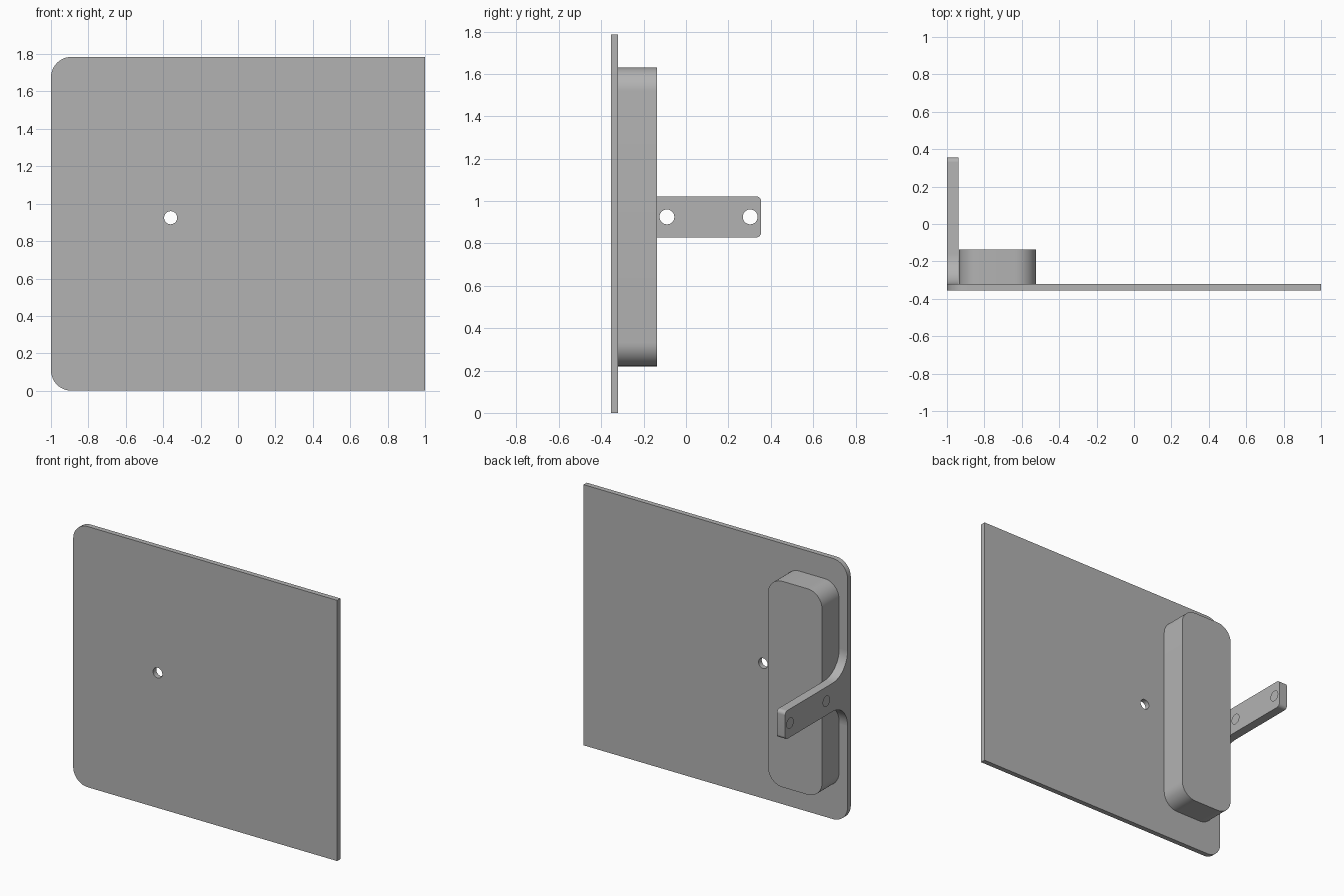
import bpy, bmesh, math
from mathutils import Vector, Matrix

cube = bpy.data.objects.get("Cube")
if cube:
    bpy.data.objects.remove(cube, do_unlink=True)

GREY = (0.45, 0.45, 0.45, 1)
mat = bpy.data.materials.new("plain grey")
mat.use_nodes = True
mat.diffuse_color = GREY
mat.node_tree.nodes["Principled BSDF"].inputs["Base Color"].default_value = GREY

MID_Z = 0.925      # height of the arm and of every hole
BACK_Y = -0.32     # back face of the plate
HOLE_R = 0.035


def rounded(corners, steps=12):
    """Outline from (u, v, radius) corners, each rounded by a tangent arc."""
    out = []
    for i, (u, v, r) in enumerate(corners):
        p = Vector((u, v))
        if r == 0:
            out.append(p)
            continue
        a = (Vector(corners[i - 1][:2]) - p).normalized()
        b = (Vector(corners[(i + 1) % len(corners)][:2]) - p).normalized()
        centre = p + (a + b) * r          # all corners are square
        for k in range(steps + 1):
            t = k / steps * math.pi / 2
            out.append(centre - b * r * math.cos(t) - a * r * math.sin(t))
    return out


def prism(name, outline, axis, start, end):
    """Extrude an outline in (x, z) along y, or in (y, z) along x."""
    bm = bmesh.new()
    place = (lambda p: (p.x, start, p.y)) if axis == "y" else (lambda p: (start, p.x, p.y))
    face = bm.faces.new([bm.verts.new(place(p)) for p in outline])
    made = bmesh.ops.extrude_face_region(bm, geom=[face])["geom"]
    shift = Vector((0, end - start, 0)) if axis == "y" else Vector((end - start, 0, 0))
    bmesh.ops.translate(bm, vec=shift, verts=[g for g in made if isinstance(g, bmesh.types.BMVert)])
    bmesh.ops.recalc_face_normals(bm, faces=bm.faces)
    mesh = bpy.data.meshes.new(name)
    bm.to_mesh(mesh)
    bm.free()
    mesh.materials.append(mat)
    obj = bpy.data.objects.new(name, mesh)
    bpy.context.collection.objects.link(obj)
    return obj


def select(obj):
    bpy.ops.object.select_all(action="DESELECT")
    obj.select_set(True)
    bpy.context.view_layer.objects.active = obj


def drill(obj, axis, location):
    """Cut a round through hole along the given axis."""
    turn = Matrix.Rotation(math.pi / 2, 3, "X" if axis == "y" else "Y")
    bpy.ops.mesh.primitive_cylinder_add(vertices=48, radius=HOLE_R, depth=0.3,
                                        location=location, rotation=turn.to_euler())
    cutter = bpy.context.object
    cutter.name = "hole_cutter"
    cutter.hide_render = True
    cutter.data.materials.append(mat)
    mod = obj.modifiers.new("hole", "BOOLEAN")
    mod.operation, mod.solver, mod.object = "DIFFERENCE", "EXACT", cutter
    select(obj)
    bpy.ops.object.modifier_apply(modifier=mod.name)
    bpy.data.objects.remove(cutter, do_unlink=True)


# Thin plate, rounded on one side only
plate = prism("plate", rounded([(-1, 0, 0.11), (1, 0, 0), (1, 1.785, 0), (-1, 1.785, 0.11)]),
              "y", -0.355, BACK_Y)
drill(plate, "y", (-0.36, -0.34, MID_Z))

# Upright block with rounded corners on the back of the plate
r = 0.11
block = prism("block", rounded([(-0.935, 0.22, r), (-0.525, 0.22, r),
                                (-0.525, 1.63, r), (-0.935, 1.63, r)]),
              "y", BACK_Y, -0.137)

# Arm flaring into the plate edge, with two holes
half, flare, tip, end = 0.097, 0.16, 0.025, 0.355
foot = half + flare + 0.002
arm = prism("arm", rounded([(BACK_Y, MID_Z + foot, 0), (BACK_Y, MID_Z + half, flare),
                            (end, MID_Z + half, tip), (end, MID_Z - half, tip),
                            (BACK_Y, MID_Z - half, flare), (BACK_Y, MID_Z - foot, 0)]),
            "x", -1, -0.937)
for y in (-0.09, 0.303):
    drill(arm, "x", (-0.97, y, MID_Z))

for obj in (plate, block, arm):
    select(obj)
    bpy.ops.object.shade_smooth_by_angle(angle=math.radians(30))
